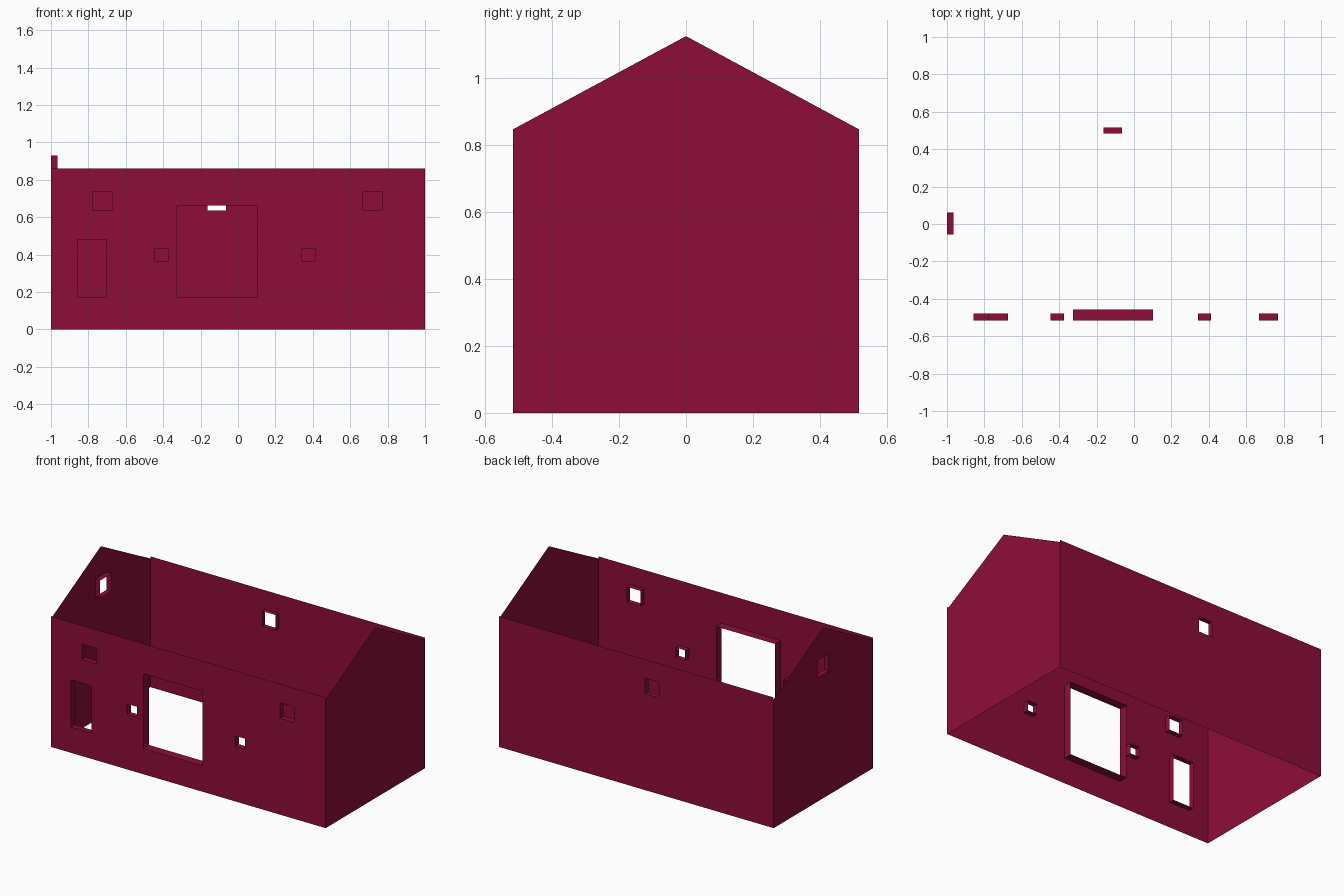
import bpy, bmesh
from mathutils import Vector

if "Cube" in bpy.data.objects:
    bpy.data.objects.remove(bpy.data.objects["Cube"])

HALF_X, HALF_Y = 1.0, 0.516
EAVES, WALL_TOP, RIDGE = 0.847, 0.861, 1.125

red = bpy.data.materials.new("crimson")
red.diffuse_color = (0.27, 0.004, 0.04, 1)
red.use_nodes = True
red.node_tree.nodes["Principled BSDF"].inputs["Base Color"].default_value = red.diffuse_color


def wall(name, outline, to_world, outward, openings=()):
    """Thin wall sheet with rectangular openings (u0, u1, z0, z1, depth)
    and a lining that runs inwards around each opening."""
    outward = Vector(outward)
    bm = bmesh.new()

    def loop(points):
        verts = [bm.verts.new(to_world(u, z)) for u, z in points]
        return verts, [bm.edges.new((verts[i - 1], verts[i])) for i in range(len(verts))]

    edges = loop(outline)[1]
    rings = []
    for u0, u1, z0, z1, depth in openings:
        verts, ring = loop([(u0, z0), (u1, z0), (u1, z1), (u0, z1)])
        edges += ring
        rings.append((verts, depth))

    # wall sheet
    bmesh.ops.triangle_fill(bm, edges=edges, use_beauty=True, normal=outward)
    for f in bm.faces:
        f.normal_update()
        if f.normal.dot(outward) < 0:
            f.normal_flip()

    # linings
    for verts, depth in rings:
        inner = [bm.verts.new(v.co - outward * depth) for v in verts]
        centre = sum((v.co for v in verts + inner), Vector()) / 8
        for i in range(4):
            f = bm.faces.new((verts[i - 1], verts[i], inner[i], inner[i - 1]))
            f.normal_update()
            if f.normal.dot(centre - f.calc_center_median()) < 0:
                f.normal_flip()

    mesh = bpy.data.meshes.new(name)
    bm.to_mesh(mesh)
    bm.free()
    mesh.materials.append(red)
    bpy.context.collection.objects.link(bpy.data.objects.new(name, mesh))


long_side = [(-HALF_X, 0), (HALF_X, 0), (HALF_X, WALL_TOP), (-HALF_X, WALL_TOP)]
gable = [(-HALF_Y, 0), (HALF_Y, 0), (HALF_Y, EAVES), (0, RIDGE), (-HALF_Y, EAVES)]

# front wall: door, gateway, two upper windows, two small windows
wall("front_wall", long_side, lambda u, z: (u, -HALF_Y, z), (0, -1, 0), [
    (-0.857, -0.706, 0.17, 0.48, 0.037),
    (-0.327, 0.102, 0.17, 0.662, 0.059),
    (-0.777, -0.674, 0.635, 0.737, 0.037),
    (0.667, 0.769, 0.635, 0.737, 0.037),
    (-0.446, -0.375, 0.363, 0.432, 0.037),
    (0.341, 0.411, 0.363, 0.432, 0.037),
])

# back wall: one window
wall("back_wall", long_side, lambda u, z: (u, HALF_Y, z), (0, 1, 0),
     [(-0.164, -0.064, 0.635, 0.737, 0.032)])

# gable ends: window on the left only
wall("left_gable", gable, lambda u, z: (-HALF_X, u, z), (-1, 0, 0),
     [(-0.056, 0.061, 0.815, 0.93, 0.035)])
wall("right_gable", gable, lambda u, z: (HALF_X, u, z), (1, 0, 0))
